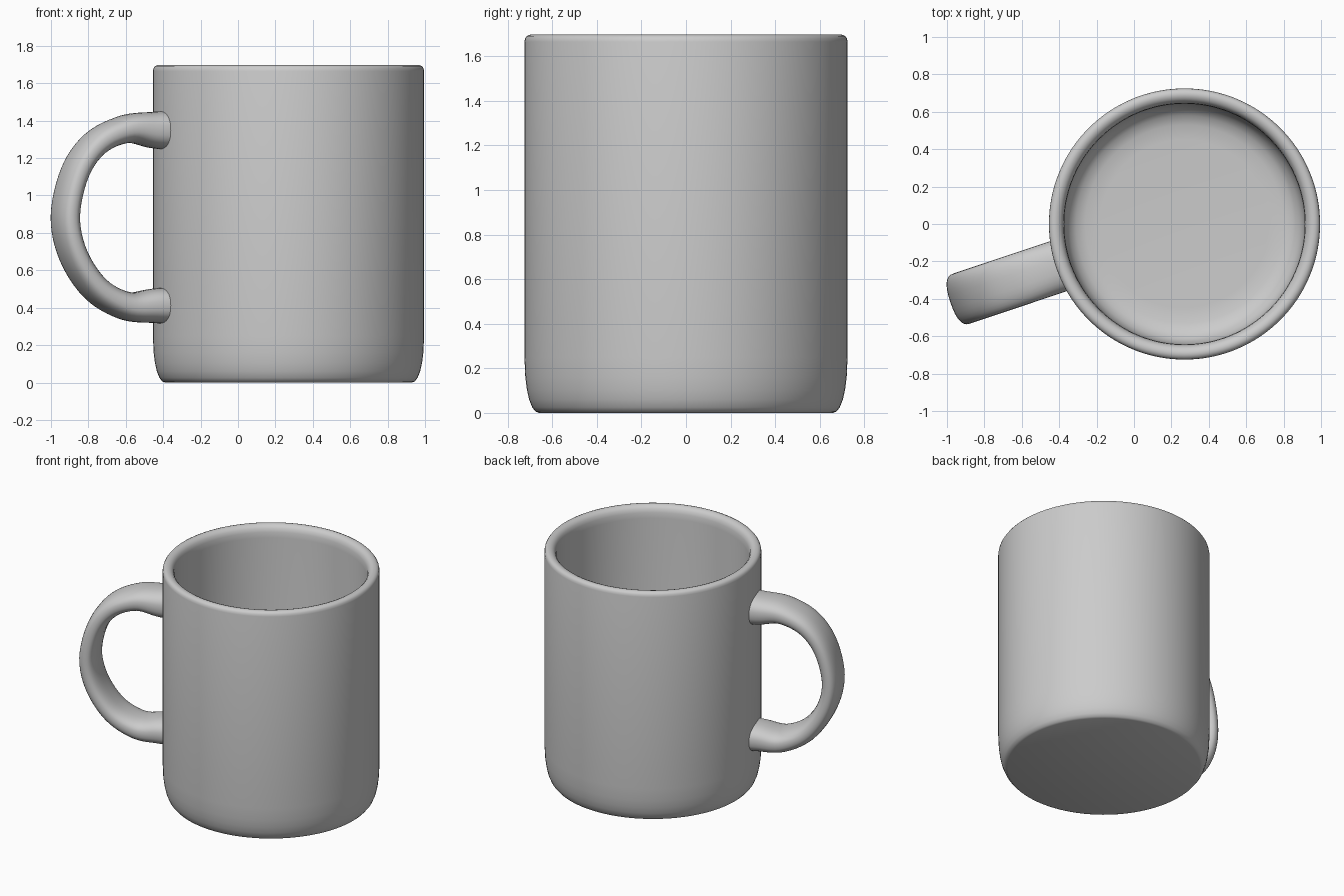
import bpy, math
from mathutils import Vector

if "Cube" in bpy.data.objects:
    bpy.data.objects.remove(bpy.data.objects["Cube"])

CX = 0.27                      # axis of the cup
ANGLE = math.radians(198.5)    # direction the handle points

glaze = bpy.data.materials.new("light grey glaze")
glaze.diffuse_color = (0.6, 0.6, 0.6, 1)
glaze.use_nodes = True
glaze.node_tree.nodes["Principled BSDF"].inputs["Base Color"].default_value = glaze.diffuse_color


def make(name, verts, faces, angle):
    me = bpy.data.meshes.new(name)
    me.from_pydata(verts, [], faces)
    me.materials.append(glaze)
    ob = bpy.data.objects.new(name, me)
    bpy.context.collection.objects.link(ob)
    bpy.ops.object.select_all(action='DESELECT')
    ob.select_set(True)
    bpy.context.view_layer.objects.active = ob
    bpy.ops.object.shade_smooth_by_angle(angle=math.radians(angle))
    return ob


def bridge(rings, n):
    return [(i * n + j, i * n + (j + 1) % n, (i + 1) * n + (j + 1) % n, (i + 1) * n + j)
            for i in range(rings - 1) for j in range(n)]


def spline(pts, steps):
    # Catmull-Rom through the points
    p = [Vector(q) for q in pts]
    p = [2 * p[0] - p[1]] + p + [2 * p[-1] - p[-2]]
    out = []
    for a, b, c, d in zip(p, p[1:], p[2:], p[3:]):
        for s in range(steps):
            t = s / steps
            out.append(0.5 * (2 * b + (c - a) * t + (2 * a - 5 * b + 4 * c - d) * t * t
                              + (3 * b - a - 3 * c + d) * t ** 3))
    return out + [p[-2]]


# cup: profile (radius, z) from the base centre, up the outside, down the inside
profile = [(0.66, 0), (0.675, 0.006), (0.69, 0.025), (0.704, 0.06), (0.714, 0.105),
           (0.721, 0.16), (0.725, 0.25), (0.725, 1.665), (0.722, 1.68), (0.714, 1.691),
           (0.70, 1.697), (0.685, 1.697), (0.668, 1.69), (0.654, 1.675), (0.646, 1.65),
           (0.643, 1.61), (0.643, 0.26), (0.636, 0.20), (0.615, 0.15), (0.58, 0.118),
           (0.53, 0.10), (0.45, 0.095)]
N = 128
verts = [(CX + r * math.cos(2 * math.pi * j / N), r * math.sin(2 * math.pi * j / N), z)
         for r, z in profile for j in range(N)]
faces = bridge(len(profile), N)
faces.append(tuple(reversed(range(N))))
faces.append(tuple(range((len(profile) - 1) * N, len(profile) * N)))
make("cup", verts, faces, 50)

# handle: path of (distance from axis, z, half thickness), flattened oval section
path = spline([(0.67, 1.348, 0.103), (0.76, 1.35, 0.098), (0.918, 1.355, 0.075),
               (1.087, 1.28, 0.066), (1.203, 1.125, 0.062), (1.258, 0.89, 0.062),
               (1.213, 0.68, 0.063), (1.087, 0.50, 0.067), (0.918, 0.41, 0.075),
               (0.76, 0.41, 0.092), (0.67, 0.412, 0.096)], 6)
M = 32
out = Vector((math.cos(ANGLE), math.sin(ANGLE), 0))
side = Vector((-out.y, out.x, 0))
verts = []
for i, p in enumerate(path):
    t = path[min(i + 1, len(path) - 1)] - path[max(i - 1, 0)]
    normal = (out * -t.y + Vector((0, 0, t.x))).normalized()
    centre = Vector((CX, 0, 0)) + out * p.x + Vector((0, 0, p.y))
    for j in range(M):
        a = 2 * math.pi * j / M
        c, s = math.cos(a), math.sin(a)
        u = math.copysign(abs(c) ** 0.8, c) * 0.141
        v = math.copysign(abs(s) ** 0.8, s) * p.z
        verts.append(centre + side * u + normal * v)
faces = bridge(len(path), M)
faces.append(tuple(reversed(range(M))))
faces.append(tuple(range((len(path) - 1) * M, len(path) * M)))
handle = make("handle", verts, faces, 60)

# make the handle's faces point outwards
bpy.ops.object.mode_set(mode='EDIT')
bpy.ops.mesh.select_all(action='SELECT')
bpy.ops.mesh.normals_make_consistent(inside=False)
bpy.ops.object.mode_set(mode='OBJECT')
